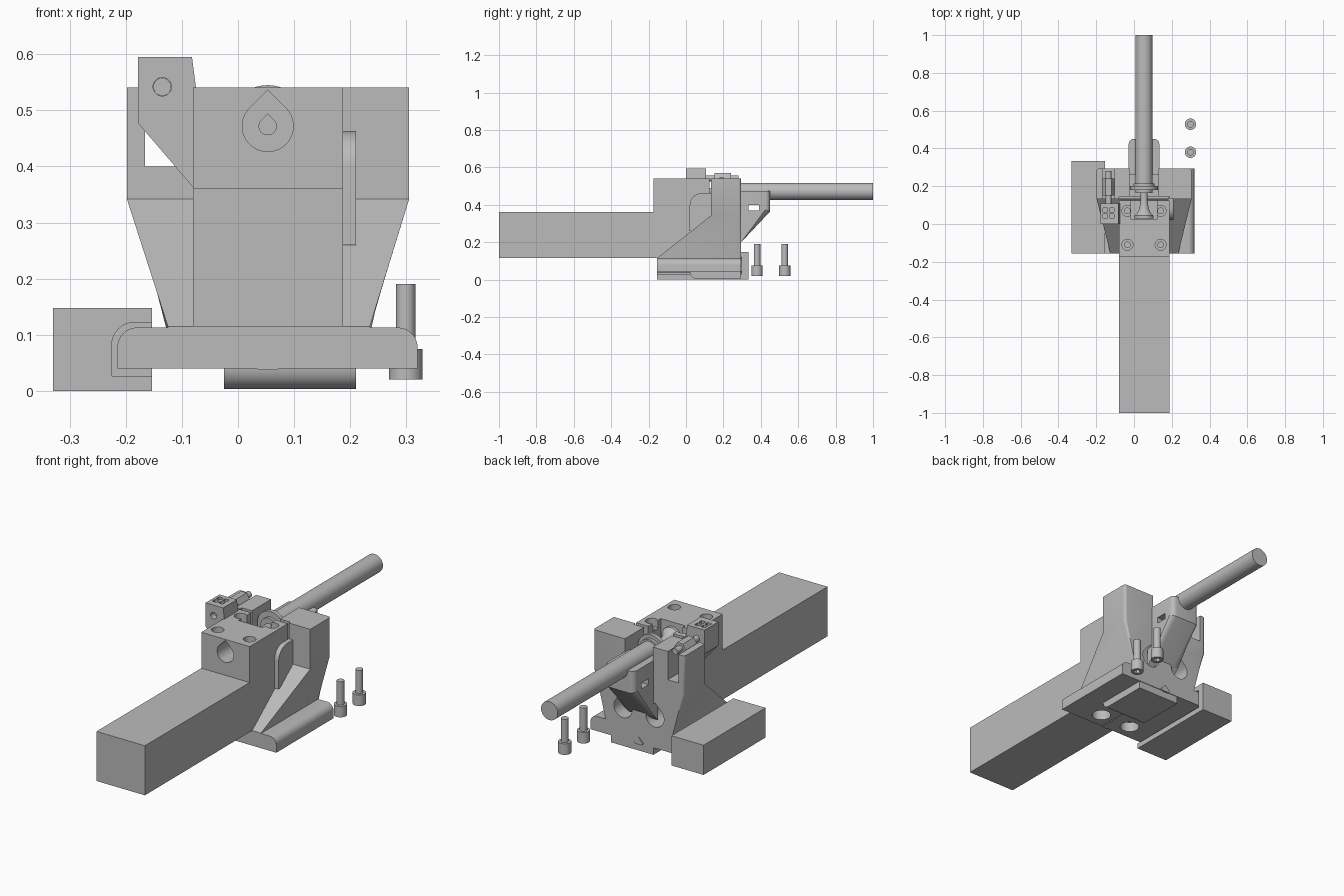
import bpy, bmesh, math
from mathutils import Vector

if "Cube" in bpy.data.objects:
    bpy.data.objects.remove(bpy.data.objects["Cube"])

grey = bpy.data.materials.new("plain_grey")
grey.diffuse_color = (0.5, 0.5, 0.5, 1)
grey.use_nodes = True
grey.node_tree.nodes["Principled BSDF"].inputs["Base Color"].default_value = grey.diffuse_color
CX, CZ = 0.053, 0.472            # axis of the rod
BOLT_X = (-0.035, 0.141)


def finish(name, bm):
    bmesh.ops.recalc_face_normals(bm, faces=bm.faces)
    me = bpy.data.meshes.new(name)
    bm.to_mesh(me)
    bm.free()
    ob = bpy.data.objects.new(name, me)
    bpy.context.collection.objects.link(ob)
    me.materials.append(grey)
    return ob


def prism(name, pts, axis, a, b, bevel=None, r=0.02):
    """Extrude a 2D outline along an axis from a to b; optionally round chosen edges."""
    put = {'x': lambda p, t: (t, p[0], p[1]), 'y': lambda p, t: (p[0], t, p[1]),
           'z': lambda p, t: (p[0], p[1], t)}[axis]
    bm = bmesh.new()
    lo = [bm.verts.new(put(p, a)) for p in pts]
    hi = [bm.verts.new(put(p, b)) for p in pts]
    bm.faces.new(lo)
    bm.faces.new(hi[::-1])
    n = len(pts)
    for i in range(n):
        j = (i + 1) % n
        bm.faces.new((lo[i], hi[i], hi[j], lo[j]))
    if bevel:
        es = [e for e in bm.edges if bevel(e.verts[0].co, e.verts[1].co)]
        bmesh.ops.bevel(bm, geom=es, offset=r, segments=5, profile=0.5, affect='EDGES')
    return finish(name, bm)


def box(name, x0, x1, y0, y1, z0, z1):
    return prism(name, [(x0, y0), (x1, y0), (x1, y1), (x0, y1)], 'z', z0, z1)


def arc(cx, cy, r, a0, a1, n=8):
    return [(cx + r * math.cos(math.radians(a0 + (a1 - a0) * i / n)),
             cy + r * math.sin(math.radians(a0 + (a1 - a0) * i / n))) for i in range(n + 1)]


def circle(cx, cy, r, n=32):
    return arc(cx, cy, r, 0, 360, n)[:-1]


def teardrop(cx, cz, r):
    return arc(cx, cz, r, 135, 405, 28) + [(cx, cz + r * 1.414)]


def boolean(ob, tools, op='DIFFERENCE'):
    for t in tools:
        m = ob.modifiers.new("cut", 'BOOLEAN')
        m.operation, m.object, m.solver = op, t, 'EXACT'
        bpy.context.view_layer.objects.active = ob
        bpy.ops.object.modifier_apply(modifier=m.name)
    for t in tools:
        bpy.data.objects.remove(t)


def lathe(name, prof, n=40):
    """Revolve (y, radius) points around the rod axis."""
    bm = bmesh.new()
    rings = [[bm.verts.new((x, y, z)) for x, z in circle(CX, CZ, r, n)] for y, r in prof]
    bm.faces.new(rings[0])
    bm.faces.new(rings[-1])
    for A, B in zip(rings, rings[1:]):
        for i in range(n):
            bm.faces.new((A[i], A[(i + 1) % n], B[(i + 1) % n], B[i]))
    return finish(name, bm)


# Long square bar with the raised clamp block
block = prism("bar_and_block", [(-1, 0.115), (0.125, 0.115), (0.125, 0.541), (-0.175, 0.541),
                                (-0.175, 0.362), (-1, 0.362)], 'x', -0.08, 0.187)
cuts = [prism("c", teardrop(CX, CZ, 0.0455), 'y', -0.3, -0.03),
        prism("c", teardrop(CX, CZ, 0.0155), 'y', -0.05, 0.06),
        box("c", -0.015, 0.121, 0.025, 0.2, 0.40, 0.7)]
for x in BOLT_X:
    for y in (-0.11, 0.07):
        cuts.append(prism("c", circle(x, y, 0.029), 'z', 0.50, 0.6))
        cuts.append(prism("c", circle(x, y, 0.015, 20), 'z', 0.40, 0.55))
boolean(block, cuts)

# Flared body: front outline intersected with the side outline
body = prism("flared_body", [(-0.125, 0.1), (0.235, 0.1), (0.235, 0.115), (0.305, 0.342), (0.305, 0.541),
                             (-0.198, 0.541), (-0.198, 0.342), (-0.125, 0.115)], 'y', -0.3, 0.295,
             lambda p, q: min(p.y, q.y) > 0.29 and abs(p.z - q.z) > 0.05, 0.015)
side = prism("c", [(-0.155, 0.1), (0.4, 0.1), (0.4, 0.7), (0.133, 0.7), (0.133, 0.342),
                   (-0.155, 0.115)], 'x', -0.5, 0.5)
boolean(body, [side], 'INTERSECT')
cuts = [box("c", -0.024, 0.13, 0.1, 0.4, 0.395, 0.7),       # collar pocket
        box("c", -0.08, 0.187, 0.1, 0.145, 0.362, 0.7),     # gap behind the block
        box("c", -0.166, -0.106, 0.1, 0.4, 0.40, 0.7)]      # slot for the clamp screw
cuts += [prism("c", teardrop(x, 0.195, 0.05), 'y', 0.12, 0.4) for x in BOLT_X]
boolean(body, cuts)

# Rear bracket carrying the rod
bracket = prism("rear_bracket", [(0.26, 0.165), (0.295, 0.2), (0.45, 0.365), (0.45, 0.475), (0.26, 0.475)],
                'x', -0.028, 0.134,
                lambda p, q: min(p.y, q.y) > 0.28 and abs(p.x - q.x) < 0.01 and abs(p.z - q.z) > 0.05, 0.025)
boolean(bracket, [box("c", -0.2, 0.3, 0.335, 0.39, 0.37, 0.4)])

# Rod with collar, neck and flared tip
lathe("rod_with_collar", [(0.03, 0.05), (0.045, 0.05), (0.06, 0.035), (0.08, 0.025), (0.12, 0.019),
                          (0.165, 0.019), (0.165, 0.045), (0.18, 0.045), (0.18, 0.073), (0.2, 0.073),
                          (0.2, 0.055), (0.215, 0.055), (0.215, 0.046), (1.0, 0.046)])

# Base plate with rounded upper edges
plate = prism("base_plate", [(-0.215, 0.04), (0.32, 0.04)] + arc(0.285, 0.078, 0.035, 0, 90)
              + arc(-0.18, 0.078, 0.035, 90, 180), 'y', -0.155, 0.295)
boolean(plate, [prism("c", circle(x, -0.075, 0.045), 'z', 0.0, 0.09) for x in BOLT_X])

# Foot pad with a rounded leading edge, and the key bar under the plate
prism("foot_pad", [(0.292, 0.05), (0.02, 0.05)] + arc(0.06, 0.043, 0.04, 180, 270)
      + [(0.292, 0.003)], 'x', -0.025, 0.21)
prism("key_bar", [(0.053, 0.073), (0.08, 0.047), (0.07, 0.037), (0.036, 0.037), (0.027, 0.047)],
      'y', -0.156, 0.3)

# Side rail block with a slot for the plate
rail = box("side_rail", -0.33, -0.153, -0.155, 0.333, 0, 0.148)
boolean(rail, [prism("c", [(-0.1, 0.122)] + arc(-0.185, 0.082, 0.04, 90, 180)
                     + [(-0.225, 0.027), (-0.1, 0.027)], 'y', -0.3, 0.298)])

# Rounded cheek on the right of the block
prism("side_cheek", [(0.14, 0.26), (0.02, 0.26)] + arc(0.085, 0.398, 0.065, 180, 90)
      + [(0.14, 0.463)], 'x', 0.18, 0.21)

# Clamp lug on the left with its screw and nut
lug = prism("clamp_lug", [(-0.075, 0.357), (-0.178, 0.477), (-0.178, 0.595), (-0.082, 0.595),
                          (-0.075, 0.541)], 'y', 0.0, 0.108)
cuts = [box("c", x - 0.012, x + 0.012, y - 0.011, y + 0.011, 0.575, 0.7)
        for x in (-0.153, -0.119) for y in (0.043, 0.075)]
cuts.append(prism("c", circle(-0.135, 0.542, 0.0165, 20), 'y', -0.1, 0.035))
boolean(lug, cuts)
prism("clamp_screw", circle(-0.135, 0.542, 0.016, 20), 'y', 0.03, 0.28)
prism("clamp_nut", circle(-0.135, 0.542, 0.031, 6), 'y', 0.152, 0.24)

# Two loose socket screws
for i, y in enumerate((0.38, 0.528)):
    head = prism(f"screw_head_{i + 1}", circle(0.299, y, 0.03, 28), 'z', 0.02, 0.075)
    boolean(head, [prism("c", circle(0.299, y, 0.016, 6), 'z', 0.0, 0.045)])
    prism(f"screw_shaft_{i + 1}", circle(0.299, y, 0.0175, 24), 'z', 0.07, 0.191)

# Smooth the round parts, keep edges crisp
for ob in bpy.data.objects:
    bpy.ops.object.select_all(action='DESELECT')
    ob.select_set(True)
    bpy.context.view_layer.objects.active = ob
    bpy.ops.object.shade_smooth_by_angle(angle=math.radians(30))
